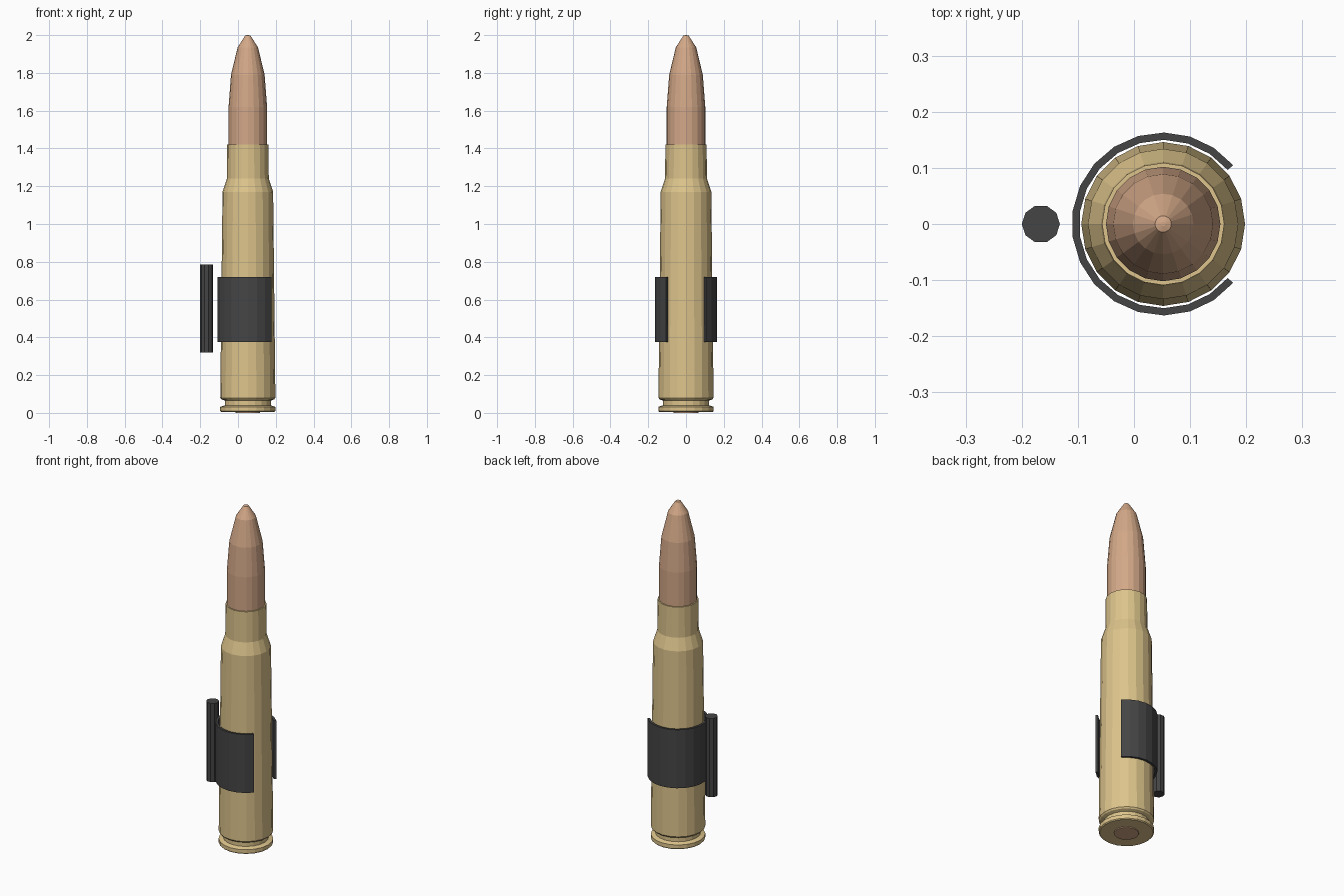
import bpy
import bmesh
from math import cos, sin, radians, tau

cube = bpy.data.objects.get("Cube")
if cube:
    bpy.data.objects.remove(cube, do_unlink=True)

AXIS_X = 0.052


def material(name, color):
    mat = bpy.data.materials.new(name)
    mat.use_nodes = True
    mat.diffuse_color = (*color, 1)
    mat.node_tree.nodes["Principled BSDF"].inputs["Base Color"].default_value = (*color, 1)
    return mat


def finish(name, bm, mat, x):
    bmesh.ops.recalc_face_normals(bm, faces=bm.faces)
    mesh = bpy.data.meshes.new(name)
    bm.to_mesh(mesh)
    bm.free()
    mesh.materials.append(mat)
    obj = bpy.data.objects.new(name, mesh)
    obj.location.x = x
    bpy.context.collection.objects.link(obj)
    return obj


def lathe(name, profile, sides, mat, x=AXIS_X):
    """Revolve (radius, height) points around z and cap both ends."""
    bm = bmesh.new()
    rings = [[bm.verts.new((r * cos(tau * i / sides), r * sin(tau * i / sides), z))
              for i in range(sides)] for r, z in profile]
    for low, high in zip(rings, rings[1:]):
        for i in range(sides):
            j = (i + 1) % sides
            bm.faces.new((low[i], low[j], high[j], high[i]))
    bm.faces.new(rings[0][::-1])
    bm.faces.new(rings[-1])
    return finish(name, bm, mat, x)


def open_band(name, inner, outer, bottom, top, start, end, steps, mat):
    """Thick C-shaped strip between two angles."""
    bm = bmesh.new()
    section = [(inner, bottom), (outer, bottom), (outer, top), (inner, top)]
    loops = []
    for i in range(steps + 1):
        a = radians(start + (end - start) * i / steps)
        loops.append([bm.verts.new((r * cos(a), r * sin(a), z)) for r, z in section])
    for a, b in zip(loops, loops[1:]):
        for k in range(4):
            n = (k + 1) % 4
            bm.faces.new((a[k], a[n], b[n], b[k]))
    bm.faces.new(loops[0])
    bm.faces.new(loops[-1])
    return finish(name, bm, mat, AXIS_X)


brass = material("brass", (0.72, 0.55, 0.26))
copper = material("copper", (0.65, 0.39, 0.245))
dark = material("dark grey", (0.06, 0.06, 0.06))

# Cartridge case with rim, extractor groove, shoulder and neck
lathe("case", [(0.141, 0.005), (0.146, 0.01), (0.146, 0.032), (0.122, 0.04),
               (0.122, 0.065), (0.14, 0.072), (0.146, 0.08), (0.134, 1.17),
               (0.111, 1.24), (0.109, 1.42)], 20, brass)

# Bullet seated in the neck
lathe("bullet", [(0.102, 1.38), (0.102, 1.62), (0.089, 1.79),
                 (0.054, 1.935), (0.0145, 1.997), (0.004, 2.0)], 20, copper)

# Primer in the base
lathe("primer", [(0.065, 0.0), (0.065, 0.02)], 20, copper)

# Spring clip around the case and the rod beside it
open_band("clip", 0.15, 0.163, 0.375, 0.72, 40, 320, 17, dark)
lathe("side_rod", [(0.034, 0.32), (0.034, 0.785)], 10, dark, x=-0.166)
